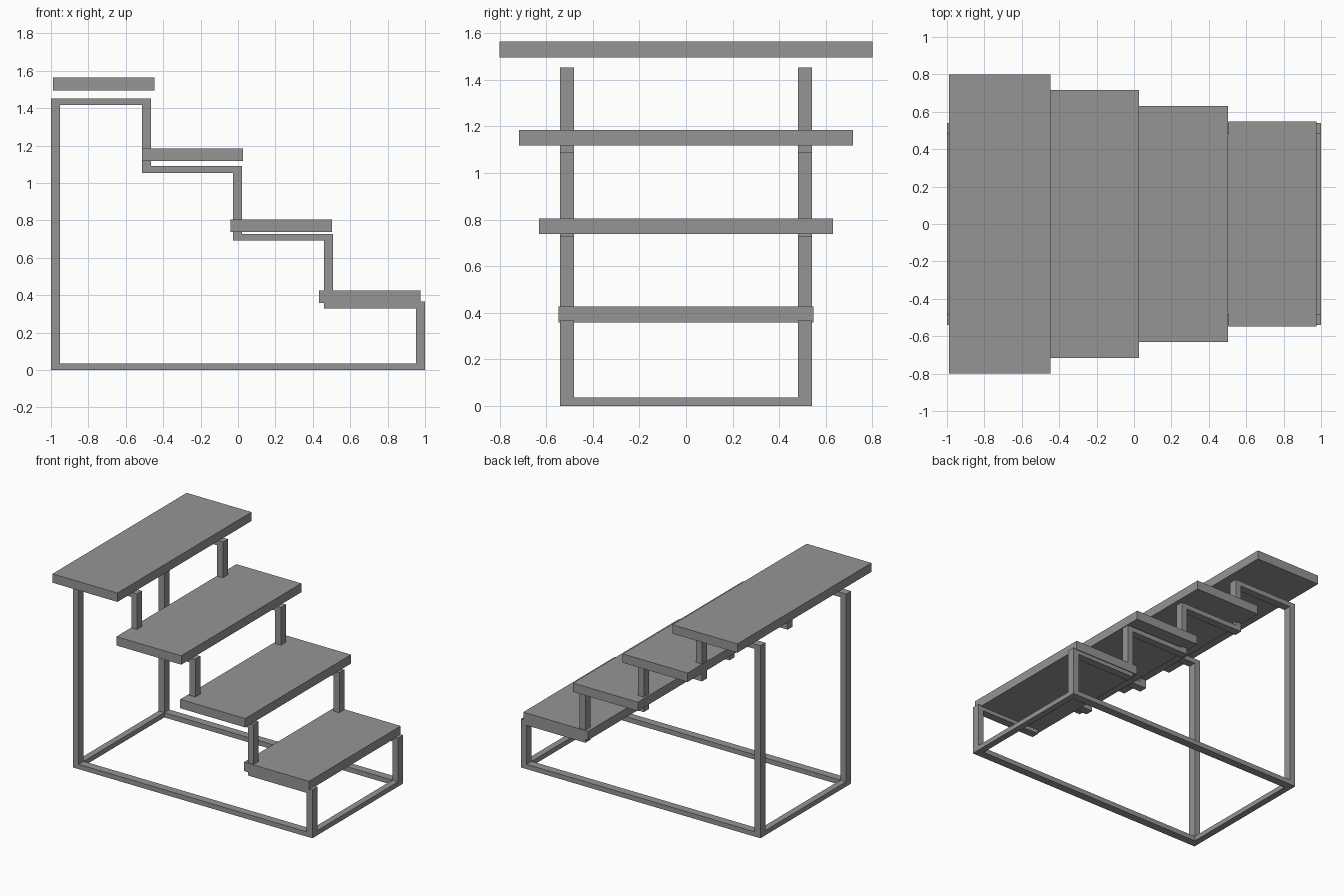
import bpy

cube = bpy.data.objects.get("Cube")
if cube:
    bpy.data.objects.remove(cube, do_unlink=True)

grey = bpy.data.materials.new("mid grey")
grey.use_nodes = True
COLOUR = (0.3, 0.3, 0.3, 1)
grey.diffuse_color = COLOUR
grey.node_tree.nodes["Principled BSDF"].inputs["Base Color"].default_value = COLOUR


def box(name, x, y, z):
    """Box spanning the (low, high) pair on each axis."""
    bpy.ops.mesh.primitive_cube_add(size=1, location=[sum(p) / 2 for p in (x, y, z)])
    ob = bpy.context.object
    ob.name = name
    ob.scale = [p[1] - p[0] for p in (x, y, z)]
    bpy.ops.object.transform_apply(location=False, rotation=False, scale=True)
    ob.data.materials.append(grey)
    return ob


POST, RAIL = 0.048, 0.036        # post width, rail height
INNER, OUTER = 0.481, 0.541      # depth range of each side frame

# Right-hand faces of the posts, and the tops of the rails they carry
post_x = [-0.464, 0.022, 0.509, 1.0]
rail_top = [1.453, 1.09, 0.728, 0.366]

# Stepped side frames
for side, y in (("right", (-OUTER, -INNER)), ("left", (INNER, OUTER))):
    box(f"{side}_tall_post", (-1, -1 + POST), y, (0, rail_top[0]))
    box(f"{side}_base_rail", (-1 + POST, 1 - POST), y, (0, RAIL))
    start = -1 + POST
    for i, (x, top) in enumerate(zip(post_x, rail_top)):
        foot = rail_top[i + 1] - RAIL if i < 3 else 0
        box(f"{side}_step_rail_{i + 1}", (start, x - POST), y, (top - RAIL, top))
        box(f"{side}_step_post_{i + 1}", (x - POST, x), y, (foot, top))
        start = x

# Cross bars joining the two frames at the floor
for name, x in (("tall_end", (-1, -1 + POST)), ("low_end", (1 - POST, 1))):
    box(f"{name}_cross_bar", x, (-INNER, INNER), (0, RAIL))

# Treads, growing wider towards the top
for i in range(4):
    x, z, half = 0.434 - 0.4743 * i, 0.359 + 0.379 * i, 0.547 + 0.0843 * i
    box(f"tread_{i + 1}", (x, x + 0.542), (-half, half), (z, z + 0.067))
